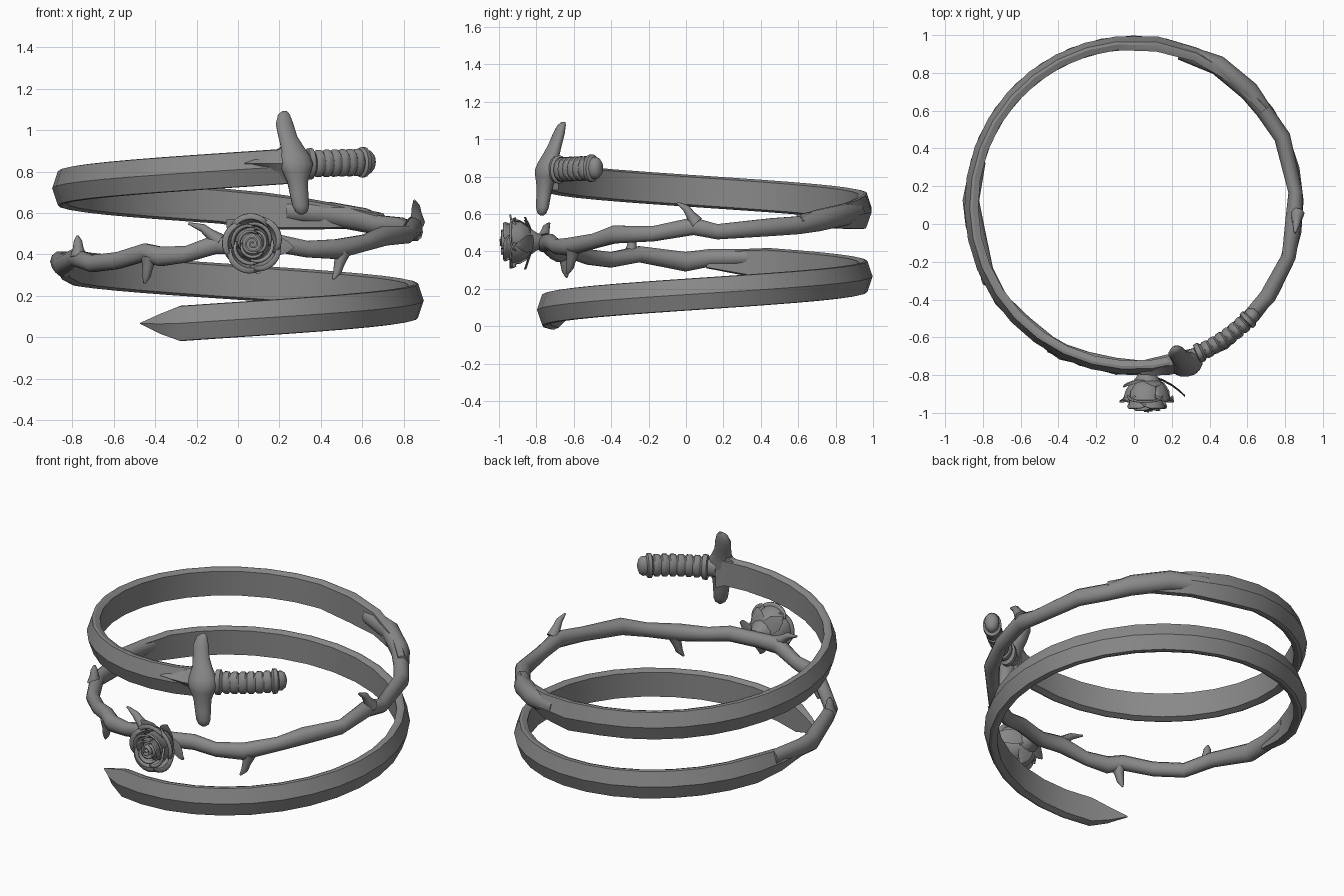
import bpy, bmesh, math
from mathutils import Vector

if "Cube" in bpy.data.objects:
    bpy.data.objects.remove(bpy.data.objects["Cube"])
TAU = 2 * math.pi
metal = bpy.data.materials.new("grey metal")
metal.diffuse_color = (0.25, 0.25, 0.25, 1)
metal.use_nodes = True
metal.node_tree.nodes["Principled BSDF"].inputs["Base Color"].default_value = metal.diffuse_color


def helix_z(phi):
    return 0.085 + 0.362 * phi / TAU


def P(phi, r, z):
    """Point around the ring axis, phi measured from the front towards the right."""
    return Vector((r * math.sin(phi), 0.1 - r * math.cos(phi), z))


def finish(name, bm, angle=30):
    bmesh.ops.recalc_face_normals(bm, faces=bm.faces)
    me = bpy.data.meshes.new(name)
    bm.to_mesh(me)
    bm.free()
    ob = bpy.data.objects.new(name, me)
    bpy.context.collection.objects.link(ob)
    me.materials.append(metal)
    bpy.ops.object.select_all(action='DESELECT')
    ob.select_set(True)
    bpy.context.view_layer.objects.active = ob
    bpy.ops.object.shade_smooth_by_angle(angle=math.radians(angle))
    return ob


def loft(name, rings, angle=30):
    bm = bmesh.new()
    rows = [[bm.verts.new(p) for p in ring] for ring in rings]
    n = len(rows[0])
    for a, b in zip(rows, rows[1:]):
        for i in range(n):
            j = (i + 1) % n
            bm.faces.new((a[i], a[j], b[j], b[i]))
    bm.faces.new(rows[0])
    bm.faces.new(rows[-1])
    return finish(name, bm, angle)


def oval(phi, r, z, a, b, n=12):
    """Oval section in the radial plane: a radial, b vertical."""
    return [P(phi, r + a * math.cos(TAU * k / n), z + b * math.sin(TAU * k / n)) for k in range(n)]


def blade_ring(phi, s, t=1.0, dz=0.0):
    prof = [(0.898, 0), (0.87, 0.087), (0.855, 0.09), (0.825, 0.078),
            (0.825, -0.078), (0.855, -0.09), (0.87, -0.087)]
    return [P(phi, 0.86 + (r - 0.86) * t, helix_z(phi) + dz + z * s) for r, z in prof]


def steps(a, b, n):
    return [a + (b - a) * i / n for i in range(n + 1)]


# lower blade with its pointed tip
rings = [blade_ring(-0.58, 0.03, 0.15, 0.015), blade_ring(-0.45, 0.55, 0.7, 0.005)]
rings += [blade_ring(p, 0.95) for p in steps(-0.33, 4.3, 24)]
rings += [blade_ring(4.5, 0.75, 0.95), blade_ring(4.7, 0.4, 0.8, -0.01)]
loft("lower_blade", rings)

# upper blade growing out of the branch
rings = [blade_ring(TAU + p, s, t, -0.01) for p, s, t in
         [(2.2, 0.4, 0.8), (2.45, 0.6, 0.9), (2.75, 0.85, 1), (3.0, 1.0, 1.1)]]
rings += [blade_ring(p, 0.95) for p in steps(TAU + 3.25, 2 * TAU + 0.3, 18)]
loft("upper_blade", rings)

# gnarled branch: angle, height, radius
branch = [(-1.85, .37, .045), (-1.6, .365, .05), (-1.45, .345, .055), (-1.15, .385, .045),
          (-.95, .355, .043), (-.75, .37, .043), (-.55, .41, .045), (-.45, .39, .05), (-.3, .40, .042),
          (-.12, .45, .05), (.05, .44, .045), (.25, .45, .045), (.4, .425, .042), (.58, .425, .05),
          (.8, .455, .042), (.97, .49, .05), (1.25, .495, .043), (1.5, .535, .05), (1.65, .505, .043),
          (2.0, .53, .05), (2.2, .54, .05), (2.35, .565, .06), (2.6, .595, .06), (2.85, .61, .05)]
rings = []
for k, (p, z, r) in enumerate(branch):
    rings.append(oval(TAU + p, 0.857 + 0.008 * math.sin(k * 2.1), z, r * 0.88, r, 10))
loft("branch", rings, 50)


def spike(name, pts):
    """Thorn through a few (x, y, z, radius) points."""
    rings = []
    d = (Vector(pts[-1][:3]) - Vector(pts[0][:3])).normalized()
    u = d.orthogonal().normalized()
    v = d.cross(u)
    for x, y, z, r in pts:
        rings.append([Vector((x, y, z)) + r * (u * math.cos(TAU * k / 8) + v * math.sin(TAU * k / 8))
                      for k in range(8)])
    loft(name, rings, 50)


# thorns: base angle, base height, tip shift in angle and height
thorns = [(-.52, .39, -.03, -.13), (.62, .41, -.06, -.13), (1.52, .55, -.12, .11),
          (-1.1, .39, -.01, .1), (-.1, .46, -.18, .09)]
for p, z, dp, dz in thorns:
    pts = []
    for f, g, r in [(0, 0, .04), (.3, .4, .026), (.55, .75, .02), (1, 1, .006)]:
        pts.append((*P(TAU + p + dp * f, 0.865, z + dz * g), r))
    spike("thorn", pts)

# sword guard: bar tilted across the band (x, y, z, half width, half depth)
bar = [(.225, -.655, 1.092, .012, .01), (.222, -.665, 1.075, .03, .022), (.225, -.68, 1.03, .045, .03),
       (.24, -.70, .97, .048, .036), (.262, -.72, .92, .058, .044), (.275, -.735, .875, .078, .055),
       (.282, -.745, .835, .085, .062), (.283, -.75, .80, .072, .055), (.288, -.755, .75, .052, .044),
       (.295, -.762, .69, .046, .038), (.303, -.768, .635, .042, .034), (.307, -.77, .605, .03, .024),
       (.307, -.77, .592, .01, .01)]
tx, ty = Vector((.94, .34, 0)), Vector((-.34, .94, 0))
loft("guard", [[Vector((x, y, z)) + tx * w * math.cos(TAU * k / 14) + ty * d * math.sin(TAU * k / 14)
                for k in range(14)] for x, y, z, w, d in bar], 50)

# pointed guard plate lying over the blade
rings = []
for p, h, t in [(.035, .004, .9), (.12, .03, .908), (.2, .055, .918), (.26, .085, .92), (.34, .11, .91)]:
    z = 0.838
    rings.append([P(p, t, z), P(p, .872, z + h), P(p, .83, z + h), P(p, .83, z - h), P(p, .872, z - h)])
loft("guard_point", rings, 25)

# ribbed grip with end collars and pommel
prof = [(.34, .05), (.395, .052), (.4, .074), (.43, .076), (.44, .06)]
for i in range(6):
    a = .445 + i * .053
    prof += [(a, .056), (a + .012, .066), (a + .04, .066), (a + .05, .056)]
prof += [(.765, .06), (.77, .074), (.795, .074), (.805, .058), (.83, .058), (.85, .045), (.86, .02)]
loft("grip", [oval(p, .855, .836 + (p - .34) * .02, r * .7, r, 16) for p, r in prof], 40)

# rose facing the front
RC = Vector((.07, -.80, .452))


def rose_pt(a, r, d):
    return RC + Vector((r * math.cos(a), -d, r * math.sin(a)))


def petal(name, a0, half, prof, tip, thick=.009):
    """Curved petal: prof holds (radius, depth) from base to lip."""
    bm = bmesh.new()
    nu = 10
    rows = []
    for k, (r, d) in enumerate(prof):
        f = k / (len(prof) - 1)
        w = half * (.55 + .45 * math.sin(min(1, f * 1.4) * math.pi / 2))
        row = []
        for i in range(nu + 1):
            u = -1 + 2 * i / nu
            drop = tip * f * f * u ** 4
            row.append(bm.verts.new(rose_pt(a0 + u * w, r * (1 - .1 * f * u * u) + .006 * u, d - drop)))
        rows.append(row)
    for a, b in zip(rows, rows[1:]):
        for i in range(nu):
            bm.faces.new((a[i], a[i + 1], b[i + 1], b[i]))
    ob = finish(name, bm, 60)
    m = ob.modifiers.new("thickness", 'SOLIDIFY')
    m.thickness = thick
    m.offset = 0


tiers = [(3, .2, 1.25, [(.02, .05), (.055, .09), (.066, .14), (.06, .175), (.068, .188)]),
         (4, .9, 1.0, [(.02, .035), (.075, .065), (.092, .12), (.09, .165), (.104, .175)]),
         (5, .4, .8, [(.02, .02), (.085, .045), (.112, .09), (.122, .135), (.146, .14)])]
for n, off, half, prof in tiers:
    for i in range(n):
        petal("rose_petal", off + TAU * i / n, half, prof, .03)

# rolled heart of the rose
bm = bmesh.new()
prev = None
for i in range(49):
    a = i * TAU * 2.2 / 48
    r = .008 + .042 * i / 48
    cur = [bm.verts.new(rose_pt(a, r, .06)), bm.verts.new(rose_pt(a, r, .198 - .014 * i / 48))]
    if prev:
        bm.faces.new((prev[0], cur[0], cur[1], prev[1]))
    prev = cur
heart = finish("rose_heart", bm, 60)
m = heart.modifiers.new("thickness", 'SOLIDIFY')
m.thickness = .009
# cup filling the flower base
loft("rose_base", [[rose_pt(TAU * k / 14, r, d) for k in range(14)] for r, d in
                   [(.035, -.03), (.05, .0), (.08, .04), (.085, .1), (.05, .15)]], 50)

# leaves under the flower
for i, (a, ln) in enumerate([(-.1, .2), (1.2, .14), (2.4, .17), (3.6, .14), (4.9, .15)]):
    rings = []
    for f, w in [(.15, .03), (.4, .045), (.65, .045), (.85, .028), (1, .004)]:
        c = rose_pt(a, ln * f, .01 + (.1 * f * f if i == 0 else .05 * f))
        s = Vector((-math.sin(a), 0, math.cos(a))) * w
        n = Vector((0, .006, 0))
        rings.append([c + s, c - n, c - s, c + n])
    loft("rose_leaf", rings, 50)
